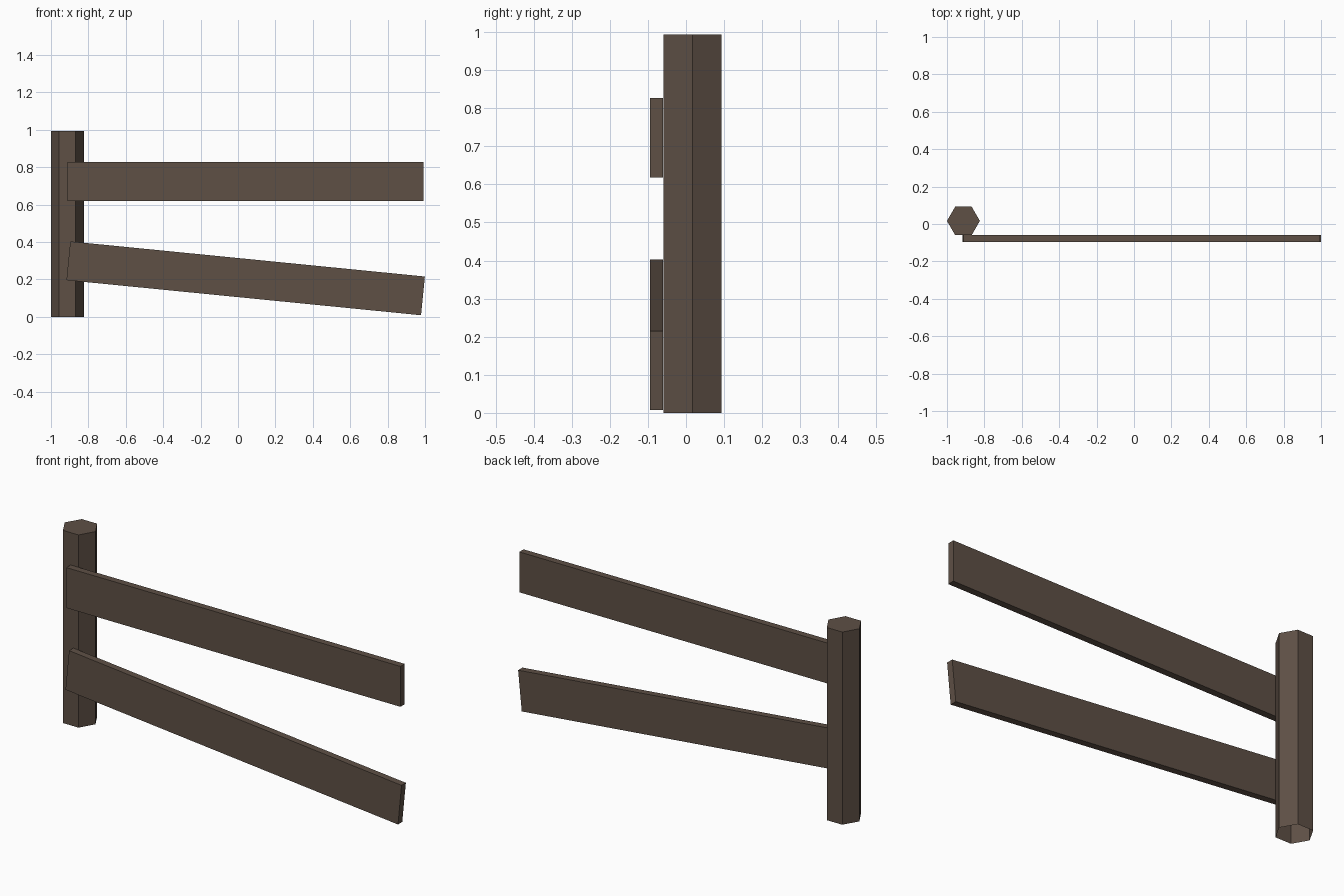
import bpy
import bmesh
import math
from mathutils import Matrix

if "Cube" in bpy.data.objects:
    bpy.data.objects.remove(bpy.data.objects["Cube"])

# Weathered brown wood used for every part
wood = bpy.data.materials.new("weathered_wood")
wood.diffuse_color = (0.112, 0.080, 0.060, 1.0)
wood.use_nodes = True
wood.node_tree.nodes["Principled BSDF"].inputs["Base Color"].default_value = wood.diffuse_color


def add_object(name, bm):
    bmesh.ops.recalc_face_normals(bm, faces=bm.faces)
    mesh = bpy.data.meshes.new(name)
    bm.to_mesh(mesh)
    bm.free()
    mesh.materials.append(wood)
    obj = bpy.data.objects.new(name, mesh)
    bpy.context.collection.objects.link(obj)
    return obj


def board(name, x, z, tilt_deg):
    length, thickness, height = 1.905, 0.035, 0.208
    bm = bmesh.new()
    bmesh.ops.create_cube(bm, size=1.0)
    bmesh.ops.scale(bm, vec=(length, thickness, height), verts=bm.verts)
    obj = add_object(name, bm)
    obj.location = (x, -0.0775, z)
    obj.rotation_euler = (0, math.radians(tilt_deg), 0)
    return obj


# Six-sided post, corners pointing along x, open at the bottom
HEIGHT, RADIUS = 0.993, 0.088
bm = bmesh.new()
bmesh.ops.create_cone(bm, cap_ends=True, segments=6, radius1=RADIUS,
                      radius2=RADIUS, depth=HEIGHT)
corner = max(bm.verts, key=lambda v: v.co.x).co
bmesh.ops.rotate(bm, verts=bm.verts, cent=(0, 0, 0),
                 matrix=Matrix.Rotation(-math.atan2(corner.y, corner.x), 3, 'Z'))
bottom = [f for f in bm.faces if f.calc_center_median().z < -HEIGHT * 0.49]
bmesh.ops.delete(bm, geom=bottom, context='FACES_ONLY')
post = add_object("post", bm)
post.location = (-0.912, 0.0165, HEIGHT / 2)

# Level upper rail and sagging lower rail, fixed to the front of the post
board("upper_rail", 0.040, 0.7225, 0)
board("lower_rail", 0.041, 0.2055, 5.65)
